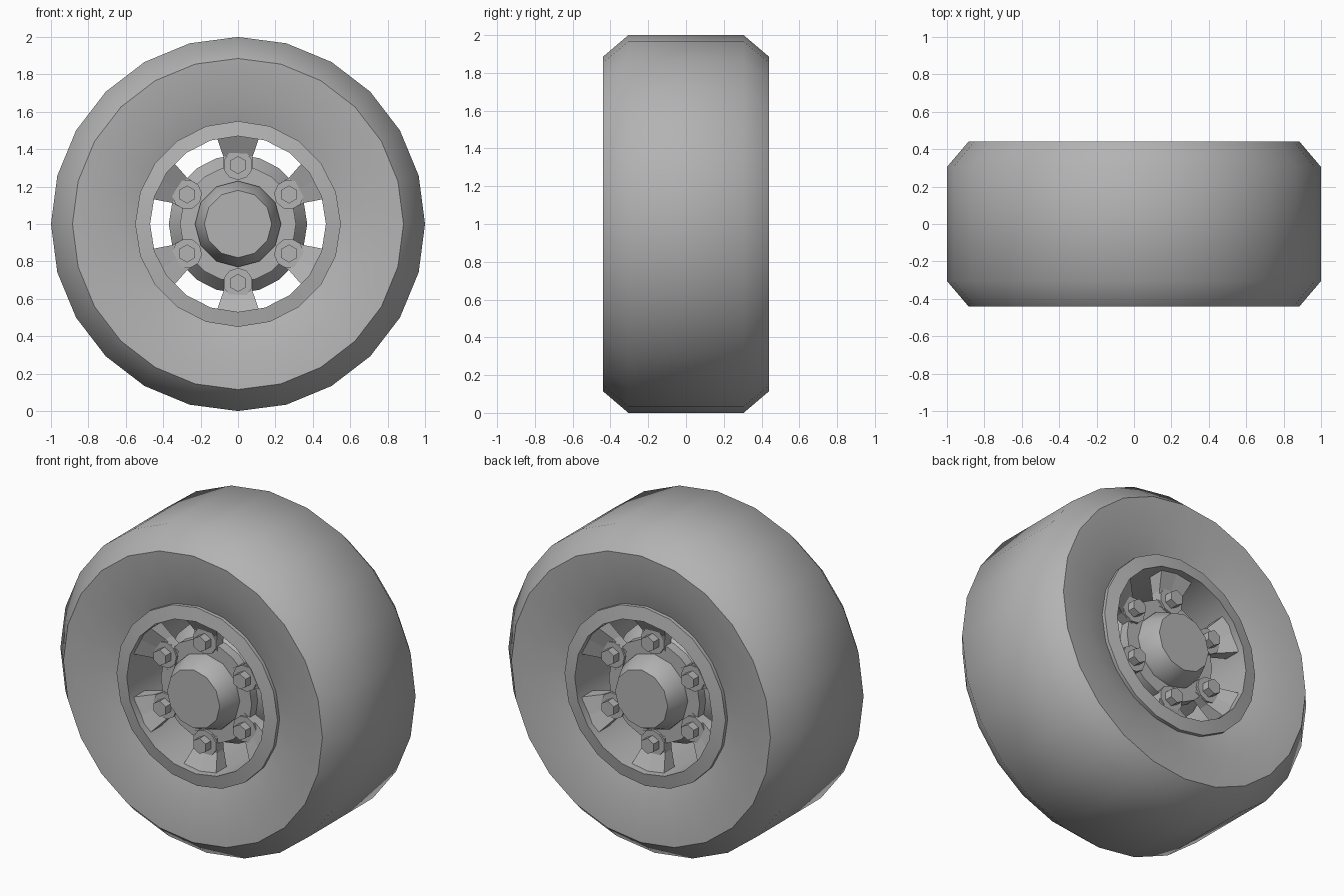
import bpy
import bmesh
import math
from mathutils import Matrix, Vector

if "Cube" in bpy.data.objects:
    bpy.data.objects.remove(bpy.data.objects["Cube"], do_unlink=True)

AXLE = Vector((0, 0, 1))

grey = bpy.data.materials.new("mid_grey")
grey.use_nodes = True
grey.diffuse_color = (0.45, 0.45, 0.45, 1)
grey.node_tree.nodes["Principled BSDF"].inputs["Base Color"].default_value = (0.45, 0.45, 0.45, 1)


def finish(name, bm, angle=None, mirror=False):
    """Turn a bmesh built around the axle into a named object."""
    bmesh.ops.recalc_face_normals(bm, faces=bm.faces)
    mesh = bpy.data.meshes.new(name)
    bm.to_mesh(mesh)
    bm.free()
    mesh.materials.append(grey)
    obj = bpy.data.objects.new(name, mesh)
    obj.location = AXLE
    bpy.context.collection.objects.link(obj)
    if mirror:
        mod = obj.modifiers.new("both_sides", 'MIRROR')
        mod.use_axis = (False, True, False)
        mod.use_clip = False
    if angle:
        bpy.ops.object.select_all(action='DESELECT')
        obj.select_set(True)
        bpy.context.view_layer.objects.active = obj
        bpy.ops.object.shade_smooth_by_angle(angle=math.radians(angle))
    return obj


def lathe(bm, profile, sides, center=(0, 0), closed=True):
    """Revolve (radius, y) points; an open profile gets capped at both ends."""
    rings = []
    for r, y in profile:
        ring = []
        for i in range(sides):
            a = math.tau * i / sides
            ring.append(bm.verts.new((center[0] + r * math.sin(a), y,
                                      center[1] + r * math.cos(a))))
        rings.append(ring)
    count = len(rings) if closed else len(rings) - 1
    for k in range(count):
        a, b = rings[k], rings[(k + 1) % len(rings)]
        for i in range(sides):
            j = (i + 1) % sides
            bm.faces.new((a[i], a[j], b[j], b[i]))
    if not closed:
        bm.faces.new(rings[0])
        bm.faces.new(rings[-1])


def both(half):
    """Complete a half profile with its reflection."""
    return half + [(r, -y) for r, y in reversed(half)]


def around(bm, step):
    """Move the geometry from the top position to one of six positions."""
    turn = Matrix.Rotation(math.radians(60 * step), 4, 'Y')
    bmesh.ops.transform(bm, matrix=turn, verts=bm.verts)


# Tire with chamfered shoulders and dished sidewalls
bm = bmesh.new()
lathe(bm, both([(0.54, -0.375), (0.70, -0.425), (0.885, -0.44), (1.0, -0.305)]), 24)
finish("tire", bm, 45)

# Rim barrel with a sloping lip on each side
bm = bmesh.new()
lathe(bm, both([(0.47, -0.415), (0.55, -0.40), (0.55, -0.36)]), 20)
finish("rim_barrel", bm, 35)

# Central drum
bm = bmesh.new()
lathe(bm, both([(0.29, -0.27), (0.37, -0.16)]), 20, closed=False)
finish("hub_drum", bm, 35)

# Bolt flange and tapered hub cap
bm = bmesh.new()
lathe(bm, [(0.31, -0.31), (0.31, -0.25)], 20, closed=False)
finish("bolt_flange", bm, 35, mirror=True)

bm = bmesh.new()
lathe(bm, [(0.18, -0.435), (0.23, -0.33), (0.23, -0.28)], 12, closed=False)
finish("hub_cap", bm, 35, mirror=True)

# Six flared spokes, each with a boss and a hex bolt
for n in range(6):
    bm = bmesh.new()
    # stations: radius, half width, front y, back y
    stations = [(0.26, 0.075, -0.312, -0.26), (0.36, 0.078, -0.315, -0.25),
                (0.475, 0.112, -0.375, -0.27)]
    loops = []
    for r, w, front, back in stations:
        drop = 0.015 if r > 0.4 else 0
        loops.append([bm.verts.new(p) for p in (
            (-w, front, r - drop), (0, front, r), (w, front, r - drop),
            (w, back, r - drop), (0, back, r), (-w, back, r - drop))])
    for a, b in zip(loops, loops[1:]):
        for i in range(6):
            j = (i + 1) % 6
            bm.faces.new((a[i], a[j], b[j], b[i]))
    bm.faces.new(loops[0])
    bm.faces.new(loops[-1])
    around(bm, n)
    finish(f"spoke_{n + 1}", bm, mirror=True)

    bm = bmesh.new()
    lathe(bm, [(0.08, -0.325), (0.08, -0.27)], 10, (0, 0.315), closed=False)
    around(bm, n)
    finish(f"bolt_boss_{n + 1}", bm, mirror=True)

    bm = bmesh.new()
    lathe(bm, [(0.048, -0.375), (0.048, -0.31)], 6, (0, 0.315), closed=False)
    around(bm, n)
    finish(f"hex_bolt_{n + 1}", bm, mirror=True)
